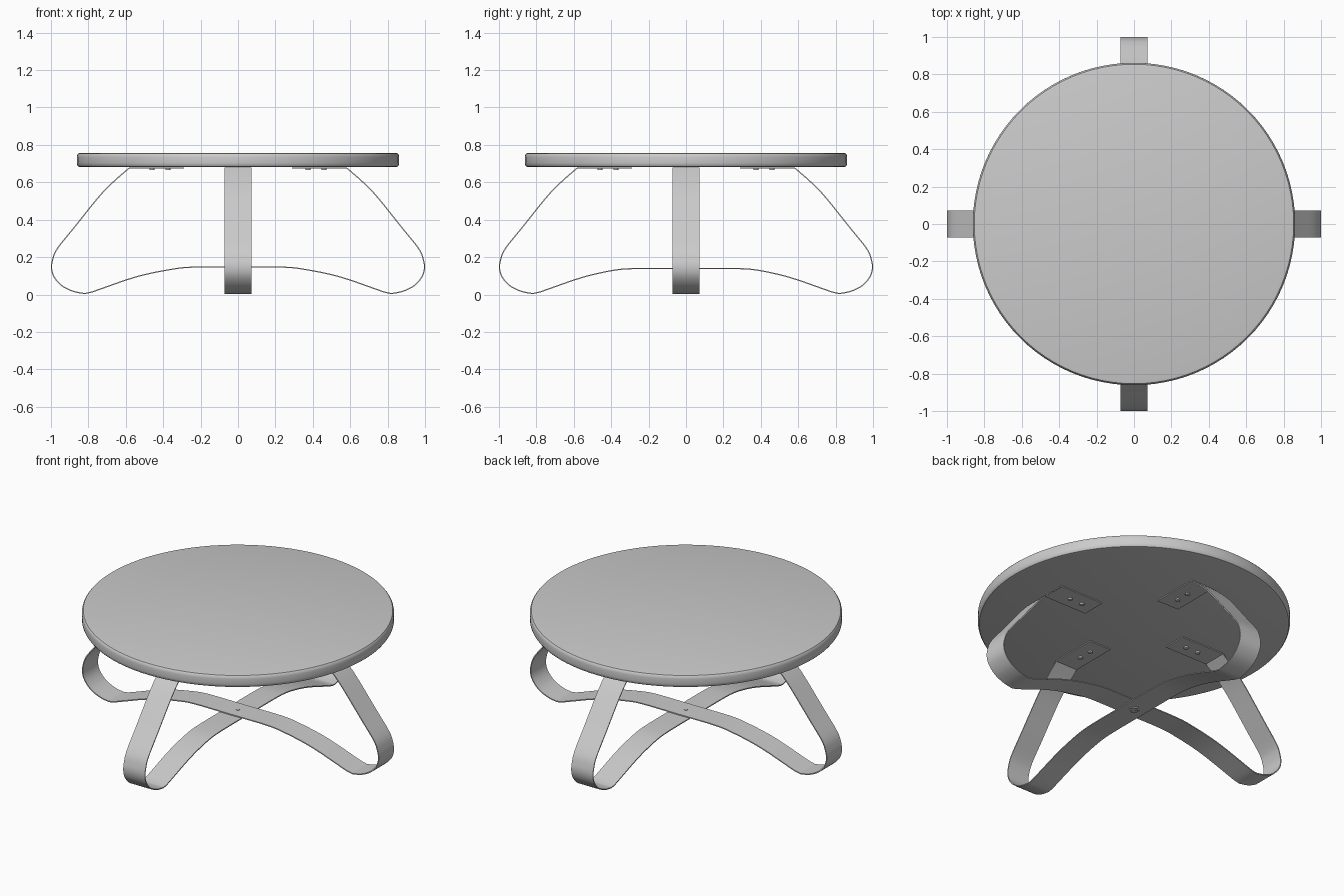
import bpy, bmesh, math
from mathutils import Vector

if "Cube" in bpy.data.objects:
    bpy.data.objects.remove(bpy.data.objects["Cube"])

grey = bpy.data.materials.new("light_grey")
grey.diffuse_color = (0.6, 0.6, 0.6, 1)
grey.use_nodes = True
grey.node_tree.nodes["Principled BSDF"].inputs["Base Color"].default_value = grey.diffuse_color
THICK = 0.006
WIDTH = 0.146


def finish(name, bm, angle=35):
    bmesh.ops.recalc_face_normals(bm, faces=bm.faces)
    me = bpy.data.meshes.new(name)
    bm.to_mesh(me)
    bm.free()
    ob = bpy.data.objects.new(name, me)
    bpy.context.collection.objects.link(ob)
    me.materials.append(grey)
    bpy.ops.object.select_all(action='DESELECT')
    ob.select_set(True)
    bpy.context.view_layer.objects.active = ob
    bpy.ops.object.shade_smooth_by_angle(angle=math.radians(angle))
    return ob


def cylinder(name, x, y, z0, z1, r, sides=16):
    bm = bmesh.new()
    bmesh.ops.create_cone(bm, cap_ends=True, segments=sides, radius1=r, radius2=r, depth=z1 - z0)
    bmesh.ops.translate(bm, vec=(x, y, (z0 + z1) / 2), verts=bm.verts)
    return finish(name, bm)


def smooth(points, steps=4):
    """Catmull-Rom curve through the points."""
    p = [Vector(q) for q in points]
    p = [2 * p[0] - p[1]] + p + [2 * p[-1] - p[-2]]
    out = []
    for a, b, c, d in zip(p, p[1:], p[2:], p[3:]):
        for i in range(steps):
            t = i / steps
            out.append(0.5 * (2 * b + (c - a) * t + (2 * a - 5 * b + 4 * c - d) * t * t
                              + (3 * b - a - 3 * c + d) * t ** 3))
    return out + [p[-2]]


# Round top with softened rims, lathed from a half profile
R, Z0, Z1 = 0.862, 0.681, 0.757
SEG = 96
profile = [(R - 0.02, Z0), (R - 0.008, Z0 + 0.003), (R - 0.002, Z0 + 0.011), (R, Z0 + 0.022),
           (R, Z1 - 0.022), (R - 0.002, Z1 - 0.011), (R - 0.008, Z1 - 0.003), (R - 0.02, Z1)]
bm = bmesh.new()
rings = [[bm.verts.new((r * math.cos(2 * math.pi * i / SEG), r * math.sin(2 * math.pi * i / SEG), z))
          for i in range(SEG)] for r, z in profile]
for a, b in zip(rings, rings[1:]):
    for i in range(SEG):
        j = (i + 1) % SEG
        bm.faces.new((a[i], a[j], b[j], b[i]))
bm.faces.new(rings[0])
bm.faces.new(rings[-1])
finish("table_top", bm)


# Two crossing bent bands: arched stretcher, rounded foot, leaning leg and mounting tab
def band(name, crown, turn):
    arch = [(0, crown), (0.25, crown), (0.37, 0.132), (0.5, 0.106), (0.6, 0.077),
            (0.7, 0.042), (0.78, 0.014), (0.82, 0.005)]
    leg = [(0.82, 0.005), (0.88, 0.017), (0.94, 0.046), (0.982, 0.092), (0.997, 0.14),
           (0.99, 0.19), (0.965, 0.247), (0.88, 0.353), (0.76, 0.503), (0.7, 0.57),
           (0.64, 0.626), (0.58, 0.677)]
    half = smooth(arch) + smooth(leg)[1:] + [Vector((0.29, 0.677))]
    path = [Vector((-p.x, p.y)) for p in reversed(half[1:])] + half
    bm = bmesh.new()
    rows = []
    for i, p in enumerate(path):
        before = (p - path[max(i - 1, 0)]).normalized()
        after = (path[min(i + 1, len(path) - 1)] - p).normalized()
        t = (before + after).normalized()
        n = Vector((-t.y, t.x)) * THICK / 2
        row = []
        for q, y in ((p + n, -1), (p + n, 1), (p - n, 1), (p - n, -1)):
            x, y = q.x, y * WIDTH / 2
            row.append(bm.verts.new((-y, x, q.y) if turn else (x, y, q.y)))
        rows.append(row)
    for a, b in zip(rows, rows[1:]):
        for i in range(4):
            j = (i + 1) % 4
            bm.faces.new((a[i], a[j], b[j], b[i]))
    bm.faces.new(rows[0])
    bm.faces.new(rows[-1])
    finish(name, bm)


band("side_to_side_band", 0.146, False)
band("front_to_back_band", 0.139, True)

# Two screws under every mounting tab
for k in range(4):
    c, s = round(math.cos(k * math.pi / 2)), round(math.sin(k * math.pi / 2))
    for d in (0.375, 0.46):
        cylinder(f"tab_screw_{k}_{int(d * 1000)}", c * d, s * d, 0.665, 0.678, 0.013)

# Centre bolt with a square washer and nut underneath
cylinder("centre_bolt", 0, 0, 0.125, 0.152, 0.012)
cylinder("centre_washer", 0, 0, 0.132, 0.137, 0.04, 4)
cylinder("centre_nut", 0, 0, 0.127, 0.133, 0.022, 6)
